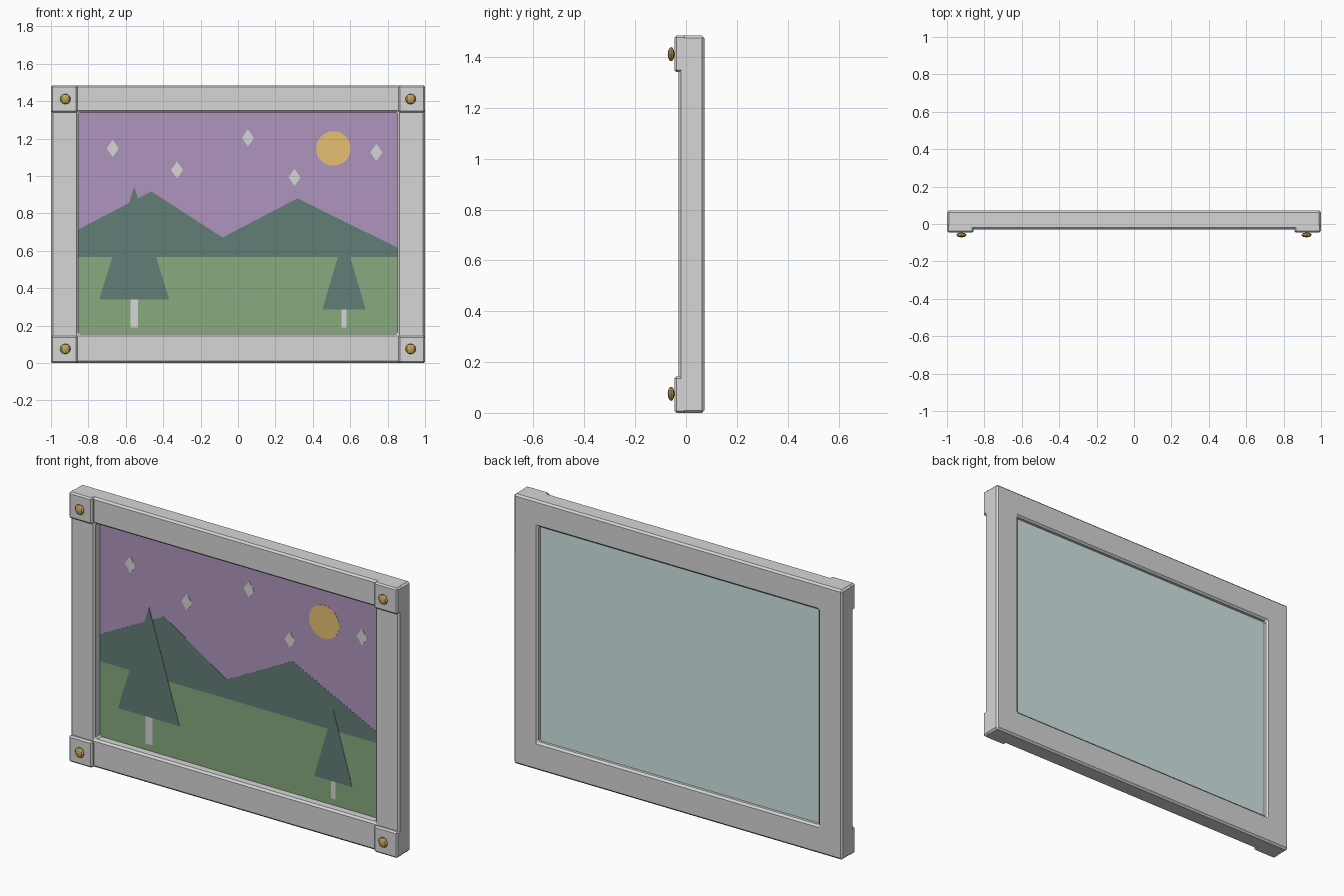
import bpy, bmesh, math
from mathutils import Matrix

cube = bpy.data.objects.get("Cube")
if cube:
    bpy.data.objects.remove(cube, do_unlink=True)


def material(name, *rgb):
    m = bpy.data.materials.new(name)
    m.use_nodes = True
    m.diffuse_color = (*rgb, 1)
    m.node_tree.nodes["Principled BSDF"].inputs["Base Color"].default_value = (*rgb, 1)
    return m


GREY = material("pale grey", 0.67, 0.67, 0.67)
SKY = material("dusk purple", 0.43, 0.30, 0.52)
PINE = material("pine green", 0.12, 0.205, 0.185)
GRASS = material("meadow green", 0.245, 0.40, 0.21)
GOLD = material("moon gold", 0.88, 0.58, 0.19)
BRASS = material("brass", 0.55, 0.37, 0.11)
GLASS = material("backing aqua", 0.70, 0.88, 0.87)

W, H = 1.0, 1.484               # half width, full height
FRONT, BACK = -0.029, 0.072     # depth of the rails
IN_X, IN_LOW, IN_HIGH = 0.853, 0.155, 1.34
PICTURE_Y = 0.02


def finish(name, bm, mat, bevel=0):
    bmesh.ops.recalc_face_normals(bm, faces=bm.faces)
    mesh = bpy.data.meshes.new(name)
    bm.to_mesh(mesh)
    bm.free()
    mesh.materials.append(mat)
    ob = bpy.data.objects.new(name, mesh)
    bpy.context.collection.objects.link(ob)
    if bevel:
        mod = ob.modifiers.new("chamfer", "BEVEL")
        mod.width = bevel
        mod.segments = 1
        mod.limit_method = "ANGLE"
    return ob


def rect(x0, x1, z0, z1):
    return [(x0, z0), (x1, z0), (x1, z1), (x0, z1)]


def prism(name, outline, y0, y1, mat, bevel=0):
    """Outline in x and z, given thickness along y."""
    bm = bmesh.new()
    face = bm.faces.new([bm.verts.new((x, y0, z)) for x, z in outline])
    ext = bmesh.ops.extrude_face_region(bm, geom=[face])
    moved = [v for v in ext["geom"] if isinstance(v, bmesh.types.BMVert)]
    bmesh.ops.translate(bm, verts=moved, vec=(0, y1 - y0, 0))
    return finish(name, bm, mat, bevel)


def plate(name, outline, layer, mat):
    """Thin picture piece; higher layers lie further forward."""
    y = PICTURE_Y - 0.001 * layer
    return prism(name, outline, y, PICTURE_Y + 0.002, mat)


# Frame: a rectangular ring with chamfered edges
bm = bmesh.new()
outer = rect(-W, W, 0, H)
inner = rect(-IN_X, IN_X, IN_LOW, IN_HIGH)
loops = [[bm.verts.new((x, y, z)) for x, z in pts]
         for pts, y in ((outer, FRONT), (outer, BACK), (inner, BACK), (inner, FRONT))]
for a, b in zip(loops, loops[1:] + loops[:1]):
    for i in range(4):
        j = (i + 1) % 4
        bm.faces.new((a[i], a[j], b[j], b[i]))
finish("frame", bm, GREY, 0.01)

# Corner blocks with a faceted brass stud on each
for side, sx in (("left", 1), ("right", -1)):
    for level, z0 in (("lower", 0), ("upper", H - 0.144)):
        xs = sorted((sx * 0.857, sx * W))
        prism(f"{level}_{side}_corner_block", rect(*xs, z0, z0 + 0.144),
              -0.045, 0.0, GREY, 0.008)
        bm = bmesh.new()
        bmesh.ops.create_uvsphere(bm, u_segments=8, v_segments=6, radius=0.028)
        bmesh.ops.scale(bm, vec=(1, 0.48, 1), verts=bm.verts)
        zc = 0.075 if level == "lower" else H - 0.073
        bmesh.ops.translate(bm, vec=(sx * 0.923, -0.0585, zc), verts=bm.verts)
        finish(f"{level}_{side}_stud", bm, BRASS)

# Backing panel
panel = rect(-IN_X - 0.02, IN_X + 0.02, IN_LOW - 0.02, IN_HIGH + 0.02)
prism("backing_panel", panel, PICTURE_Y + 0.001, 0.047, GLASS)

# Scenery
HORIZON = 0.567
plate("sky", panel, 0, SKY)
plate("meadow", rect(-IN_X - 0.02, IN_X + 0.02, IN_LOW - 0.02, HORIZON), 1, GRASS)
plate("hills", [(-0.86, HORIZON), (0.86, HORIZON), (0.86, 0.613), (0.318, 0.88),
                (-0.083, 0.671), (-0.463, 0.917), (-0.86, 0.711)], 1, PINE)

moon = [(0.51 + 0.092 * math.cos(i * math.tau / 32),
         1.147 + 0.092 * math.sin(i * math.tau / 32)) for i in range(32)]
plate("moon", moon, 1, GOLD)

for i, (x, z) in enumerate([(-0.67, 1.147), (-0.326, 1.032), (0.053, 1.203),
                            (0.302, 0.992), (0.74, 1.126)]):
    plate(f"star_{i + 1}", [(x - 0.032, z), (x, z - 0.046), (x + 0.032, z), (x, z + 0.046)],
          1, GREY)

# Trees: centre, half width, foot, crown base, tip, trunk half width
for name, x, half, foot, base, tip, trunk in (
        ("large", -0.555, 0.187, 0.19, 0.34, 0.944, 0.021),
        ("small", 0.567, 0.115, 0.19, 0.286, 0.68, 0.0135)):
    plate(f"{name}_tree_trunk", rect(x - trunk, x + trunk, foot, base + 0.01), 2, GREY)
    plate(f"{name}_tree_crown", [(x - half, base), (x + half, base), (x, tip)], 3, PINE)
